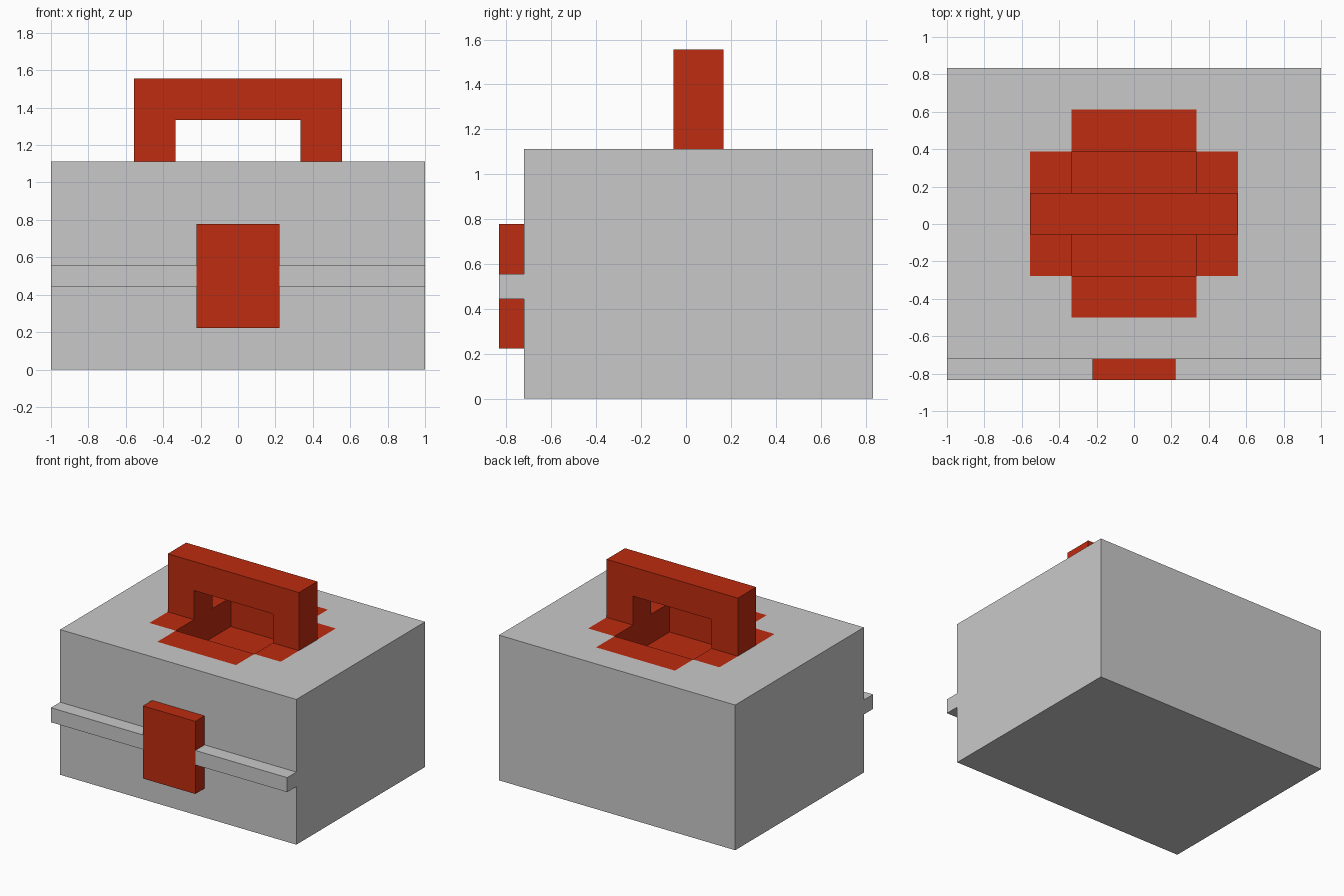
import bpy, bmesh
from mathutils import Vector

if "Cube" in bpy.data.objects:
    bpy.data.objects.remove(bpy.data.objects["Cube"])

U = 1 / 9  # the model sits on a grid of ninths


def material(name, color):
    m = bpy.data.materials.new(name)
    m.diffuse_color = (*color, 1)
    m.use_nodes = True
    m.node_tree.nodes["Principled BSDF"].inputs["Base Color"].default_value = m.diffuse_color
    return m


grey = material("light grey", (0.584, 0.584, 0.584))
red = material("brick red", (0.515, 0.025, 0.005))


def finish(bm, name, *mats):
    bmesh.ops.recalc_face_normals(bm, faces=bm.faces[:])
    me = bpy.data.meshes.new(name)
    bm.to_mesh(me)
    bm.free()
    for m in mats:
        me.materials.append(m)
    ob = bpy.data.objects.new(name, me)
    bpy.context.collection.objects.link(ob)
    return ob


def box_bm(lo, hi):
    bm = bmesh.new()
    bmesh.ops.create_cube(bm, size=1)
    for v in bm.verts:
        v.co = Vector([U * (lo[i] if v.co[i] < 0 else hi[i]) for i in range(3)])
    return bm


# case body: cut a grid, paint the cross on the lid, sink its centre as a red tray
bm = box_bm((-9, -6.5, 0), (9, 7.5, 10))
for axis, cuts in ((0, (-5, -3, 3, 5)), (1, (-4.5, -2.5, 3.5, 5.5))):
    for c in cuts:
        co, no = Vector(), Vector()
        co[axis], no[axis] = c * U, 1
        bmesh.ops.bisect_plane(bm, geom=bm.verts[:] + bm.edges[:] + bm.faces[:],
                               plane_co=co, plane_no=no)
centre = None
for f in bm.faces:
    c = f.calc_center_median() / U
    if c.z < 9.9:
        continue
    x, y = abs(c.x), abs(c.y - 0.5)
    if (x < 5 and y < 3) or (x < 3 and y < 5):
        f.material_index = 1
    if x < 3 and y < 3:
        centre = f
new = bmesh.ops.extrude_face_region(bm, geom=[centre])["geom"]
if centre.is_valid:
    bmesh.ops.delete(bm, geom=[centre], context='FACES_ONLY')
bmesh.ops.translate(bm, vec=(0, 0, -2 * U),
                    verts=[g for g in new if isinstance(g, bmesh.types.BMVert)])
for f in bm.faces:
    c = f.calc_center_median() / U
    if 7.5 < c.z < 9.5 and abs(c.x) < 3.1 and abs(c.y - 0.5) < 3.1:
        f.material_index = 1
finish(bm, "case_body", grey, red)

# carrying handle: an upside-down U profile extruded in depth
bm = bmesh.new()
profile = [(-5, 10), (-5, 14), (5, 14), (5, 10), (3, 10), (3, 12), (-3, 12), (-3, 10)]
face = bm.faces.new([bm.verts.new((x * U, -0.5 * U, z * U)) for x, z in profile])
new = bmesh.ops.extrude_face_region(bm, geom=[face])["geom"]
bmesh.ops.translate(bm, vec=(0, 2 * U, 0),
                    verts=[g for g in new if isinstance(g, bmesh.types.BMVert)])
finish(bm, "handle", red)

# front latch, with the lid rim running out on both sides
finish(box_bm((-2, -7.5, 2), (2, -6.5, 7)), "latch", red)
for name, a, b in (("rim_left", -9, -2), ("rim_right", 2, 9)):
    finish(box_bm((a, -7.5, 4), (b, -6.5, 5)), name, grey)
